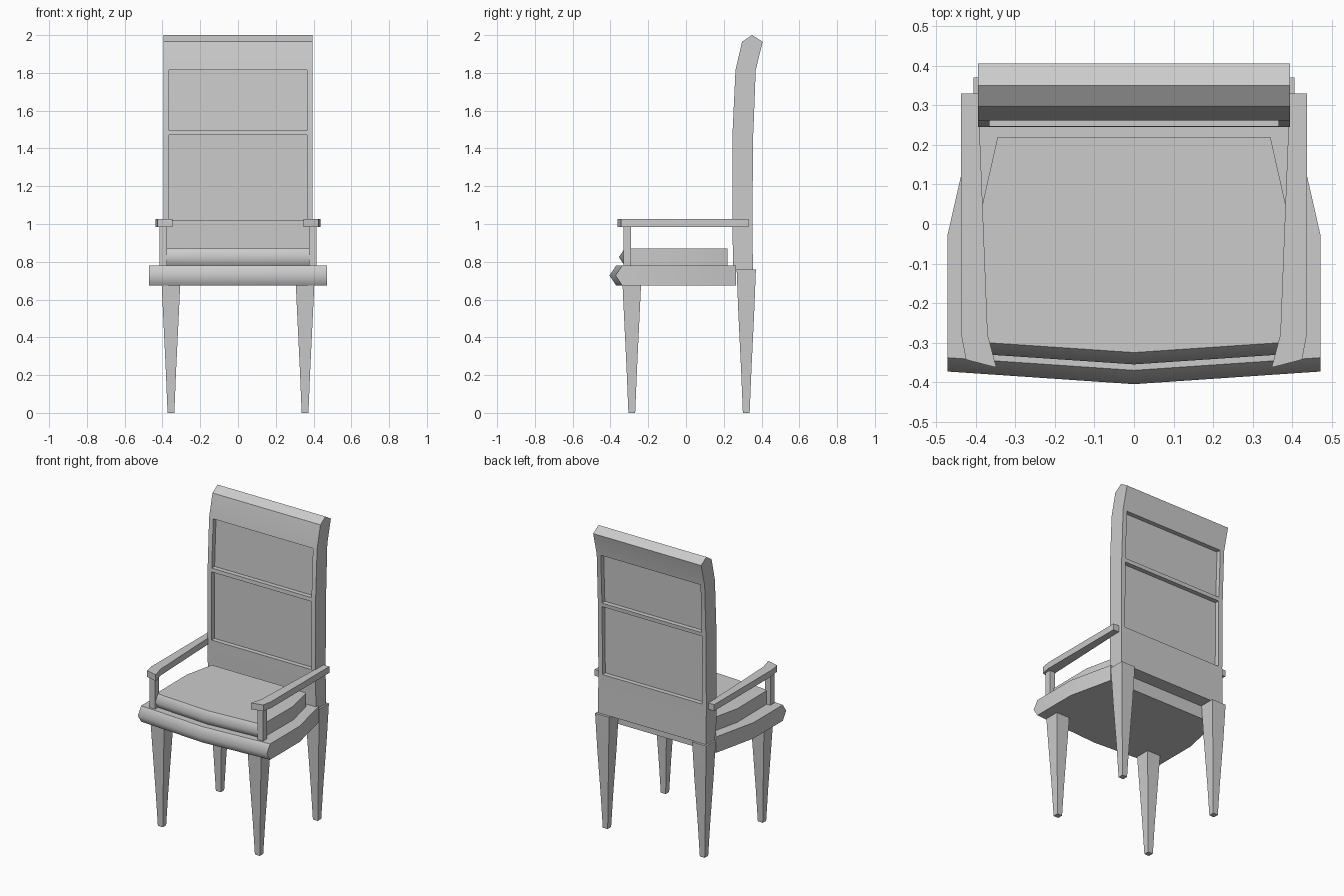
import bpy, bmesh, math

cube = bpy.data.objects.get("Cube")
if cube:
    bpy.data.objects.remove(cube)

grey = bpy.data.materials.new("plain_grey")
grey.use_nodes = True
grey.diffuse_color = (0.6, 0.6, 0.6, 1)
grey.node_tree.nodes["Principled BSDF"].inputs["Base Color"].default_value = (0.6, 0.6, 0.6, 1)


def loft(name, rings, edit=None, nose_z=None):
    """Skin a stack of equal rings, cap both ends and make an object."""
    bm = bmesh.new()
    layers = [[bm.verts.new(p) for p in ring] for ring in rings]
    for low, high in zip(layers, layers[1:]):
        for i in range(len(low)):
            j = (i + 1) % len(low)
            bm.faces.new((low[i], low[j], high[j], high[i]))
    bm.faces.new(layers[0])
    bm.faces.new(layers[-1])
    bmesh.ops.recalc_face_normals(bm, faces=bm.faces)
    if edit:
        edit(bm)
    # Only gentle bends and the rounded nose line are smooth
    for f in bm.faces:
        f.smooth = True
    for e in bm.edges:
        on_nose = nose_z and all(abs(v.co.z - nose_z) < 0.001 for v in e.verts)
        e.smooth = bool(on_nose) or e.calc_face_angle(math.pi) < math.radians(25)
    mesh = bpy.data.meshes.new(name)
    bm.to_mesh(mesh)
    bm.free()
    mesh.materials.append(grey)
    obj = bpy.data.objects.new(name, mesh)
    bpy.context.collection.objects.link(obj)
    return obj


def slab(name, half, z0, z1, nose):
    """Symmetric slab whose first two outline points carry a pointed front edge."""
    mid = (z0 + z1) / 2
    rings = []
    for z, push in ((z0, 0), (mid, nose), (z1, 0)):
        right = [(x, y - (push if i < 2 else 0), z) for i, (x, y) in enumerate(half)]
        left = [(-x, y, z) for x, y, z in reversed(right[1:])]
        rings.append(right + left)
    return loft(name, rings, nose_z=mid)


def box_stack(name, x, y, sections):
    """Square column with a half width at each height."""
    return loft(name, [[(x - h, y - h, z), (x + h, y - h, z), (x + h, y + h, z), (x - h, y + h, z)]
                       for z, h in sections])


# Seat and cushion
slab("seat", [(0, -0.37), (0.472, -0.338), (0.472, -0.03), (0.405, 0.265)], 0.675, 0.78, 0.035)
slab("cushion", [(0, -0.325), (0.387, -0.299), (0.39, 0.02), (0.345, 0.22)], 0.78, 0.87, 0.03)

# Backrest with curved side profile and recessed panels
front = [(0.25, 0.76), (0.245, 1.02), (0.245, 1.47), (0.247, 1.495), (0.262, 1.815), (0.297, 1.965)]
rear = [(0.354, 0.76), (0.352, 1.02), (0.355, 1.47), (0.357, 1.495), (0.369, 1.815), (0.406, 1.965)]
profile = front + [(0.35, 2.0)] + rear[::-1]


def recess_panels(bm):
    for f in list(bm.faces):
        c = f.calc_center_median()
        height = max(v.co.z for v in f.verts) - min(v.co.z for v in f.verts)
        if abs(c.x) < 0.1 and 1.02 < c.z < 1.815 and height > 0.1:
            depth = f.normal.copy() * -0.03
            depth.z = 0
            new = bmesh.ops.extrude_discrete_faces(bm, faces=[f])["faces"][0]
            bmesh.ops.translate(bm, vec=depth, verts=new.verts)
    bm.normal_update()


loft("backrest", [[(x, y, z) for y, z in profile] for x in (-0.395, -0.365, 0.365, 0.395)],
     edit=recess_panels)

# Legs, arm posts and armrests
arm = [(0.348, -0.363), (0.425, -0.343), (0.437, -0.28), (0.437, 0.33), (0.394, 0.33), (0.37, -0.28)]
taper = [(0, 0.018), (0.22, 0.027), (0.53, 0.042)]
for side, s in (("left", 1), ("right", -1)):
    box_stack(side + "_front_leg", s * 0.355, -0.287, taper + [(0.68, 0.049)])
    box_stack(side + "_back_leg", s * 0.355, 0.319, taper + [(0.76, 0.051)])
    box_stack(side + "_arm_post", s * 0.395, -0.31, [(0.77, 0.02), (0.99, 0.02)])
    loft(side + "_armrest", [[(s * x, y, z) for x, y in arm] for z in (0.985, 1.027)])
